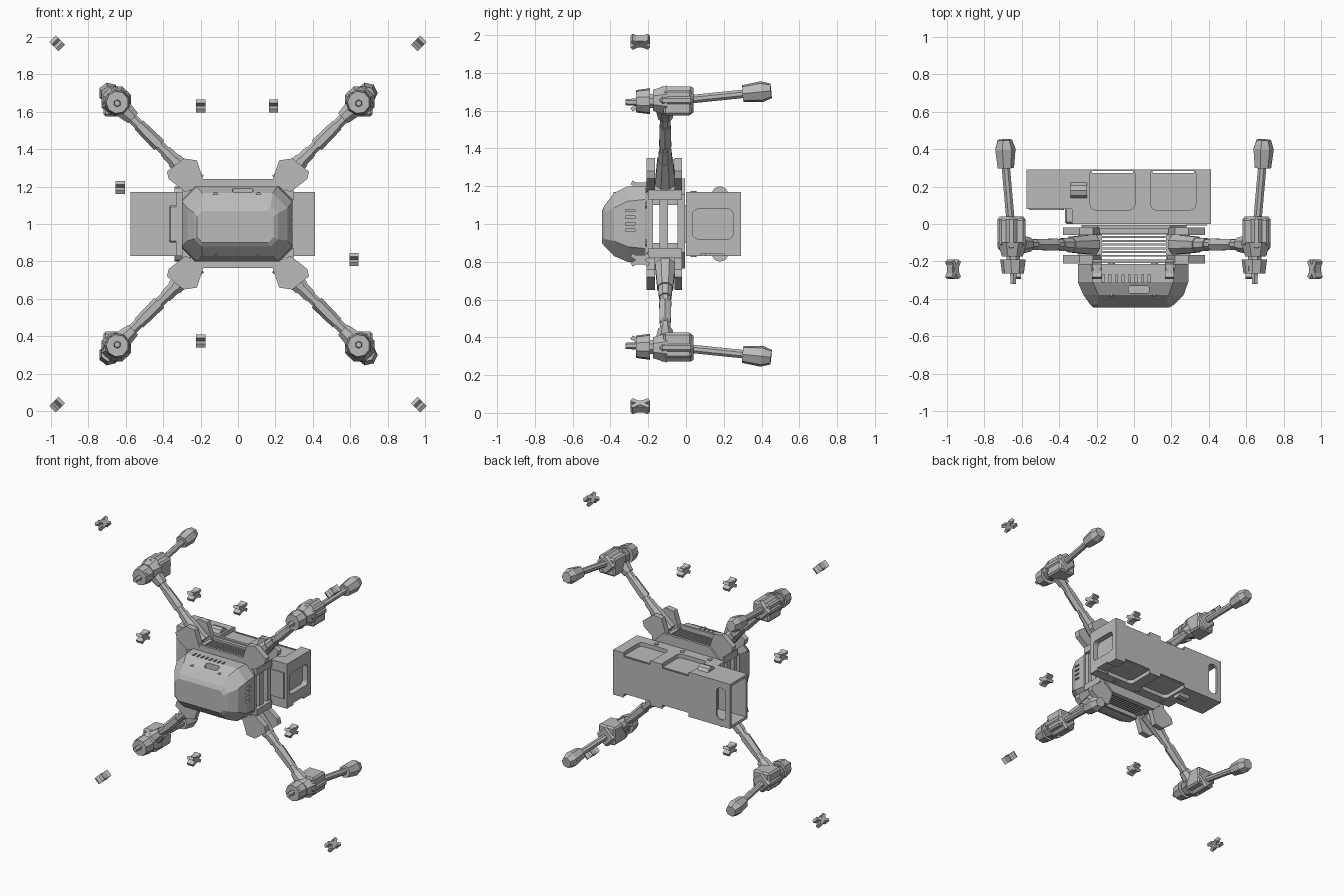
import bpy, bmesh, math
from mathutils import Vector, Matrix

cube = bpy.data.objects.get("Cube")
if cube:
    bpy.data.objects.remove(cube, do_unlink=True)

grey = bpy.data.materials.new("plain_grey")
grey.use_nodes = True
grey.diffuse_color = (0.5, 0.5, 0.5, 1)
grey.node_tree.nodes["Principled BSDF"].inputs["Base Color"].default_value = (0.5, 0.5, 0.5, 1)


def finish(name, bm):
    bmesh.ops.recalc_face_normals(bm, faces=bm.faces)
    mesh = bpy.data.meshes.new(name)
    bm.to_mesh(mesh)
    bm.free()
    mesh.materials.append(grey)
    ob = bpy.data.objects.new(name, mesh)
    bpy.context.scene.collection.objects.link(ob)
    return ob


def loft(name, rings):
    """Skin a list of point rings and cap both ends."""
    bm = bmesh.new()
    rows = [[bm.verts.new(p) for p in ring] for ring in rings]
    n = len(rows[0])
    for a, b in zip(rows, rows[1:]):
        for i in range(n):
            j = (i + 1) % n
            bm.faces.new((a[i], a[j], b[j], b[i]))
    bm.faces.new(rows[0])
    bm.faces.new(rows[-1])
    return finish(name, bm)


def prism(name, pts, y0, y1):
    return loft(name, [[(x, y, z) for x, z in pts] for y in (y0, y1)])


def chamfered(x0, x1, z0, z1, c):
    return [(x0 + c, z0), (x1 - c, z0), (x1, z0 + c), (x1, z1 - c),
            (x1 - c, z1), (x0 + c, z1), (x0, z1 - c), (x0, z0 + c)]


def box(name, x, y, z, turn=0, tilt=0, bevel=0, axis=None):
    """Box from three ranges; optionally rounded about one axis."""
    bm = bmesh.new()
    bmesh.ops.create_cube(bm, size=1)
    size = Vector((x[1] - x[0], y[1] - y[0], z[1] - z[0]))
    bmesh.ops.scale(bm, vec=size, verts=bm.verts)
    if bevel:
        edges = [e for e in bm.edges if axis is None or
                 abs((e.verts[0].co - e.verts[1].co)[axis]) > 1e-5]
        bmesh.ops.bevel(bm, geom=edges, offset=bevel, segments=3 if axis is not None else 1,
                        affect='EDGES', profile=0.5)
    mid = Vector((sum(x), sum(y), sum(z))) / 2
    bm.transform(Matrix.Translation(mid) @ Matrix.Rotation(turn, 4, 'Y')
                 @ Matrix.Rotation(tilt, 4, 'X'))
    return finish(name, bm)


def tube(name, a, b, r, r2=None, n=8):
    a, b = Vector(a), Vector(b)
    q = (b - a).to_track_quat('Z', 'Y')
    rings = []
    for p, rad in ((a, r), (b, r if r2 is None else r2)):
        rings.append([p + q @ Vector((rad * math.cos(math.tau * (i + .5) / n),
                                      rad * math.sin(math.tau * (i + .5) / n), 0)) for i in range(n)])
    return loft(name, rings)


def cut(ob, *cutters):
    for c in cutters:
        c.hide_render = True
        mod = ob.modifiers.new("cut", 'BOOLEAN')
        mod.operation, mod.object, mod.solver = 'DIFFERENCE', c, 'EXACT'
        bpy.context.view_layer.objects.active = ob
        bpy.ops.object.modifier_apply(modifier=mod.name)
        bpy.data.objects.remove(c, do_unlink=True)


# Domed front shell
shell_rows = [(-.215, -.30, .29, .80, 1.20, .07), (-.31, -.30, .29, .80, 1.20, .08),
              (-.38, -.27, .265, .83, 1.165, .08), (-.43, -.235, .215, .88, 1.10, .04),
              (-.445, -.22, .19, .90, 1.07, .03)]
shell = loft("front_shell", [[(x, y, z) for x, z in chamfered(*r)] for y, *r in shell_rows])
for i in range(8):
    cut(shell, box("vent", (-.17 + i * .035, -.158 + i * .035), (-.31, -.27), (1.18, 1.22)))
for i in range(4):
    cut(shell, box("vent", (.27, .31), (-.32, -.27), (.96 + i * .035, .973 + i * .035)))
cut(shell, box("latch_recess", (-.03, .08), (-.37, -.33), (1.14, 1.22), bevel=.012, axis=2))
for x in (-.12, .11):
    for s in (-1, 1):
        tube("shell_bolt", (x, -.385, 1 + s * .155), (x, -.35, 1 + s * .155), .015)
        tube("shell_standoff", (x, -.23, 1 + s * .1), (x, -.19, 1 + s * .1), .02)

# Centre frame: two plates, posts, struts and slats
for y0, y1 in ((-.208, -.19), (-.025, -.005)):
    prism("frame_plate", chamfered(-.28, .28, .765, 1.24, .085), y0, y1)
for s in (-1, 1):
    for t in (-1, 1):
        box("corner_post", sorted((s * .2, s * .30)), (-.2, -.02), sorted((1 + t * .13, 1 + t * .18)))
        box("corner_rib", sorted((s * .17, s * .2)), (-.2, -.02), sorted((1 + t * .1, 1 + t * .22)))
    for y0, y1 in ((-.19, -.175), (-.14, -.095), (-.045, -.025)):
        box("side_strut", sorted((s * .24, s * .28)), (y0, y1), (.86, 1.14))
    for i in range(7):
        y = -.175 + i * .02
        box("cooling_slat", (-.18, .18), (y, y + .01), sorted((1 + s * .16, 1 + s * .215)))
    box("slat_beam", (-.19, .19), (-.05, -.025), sorted((1 + s * .19, 1 + s * .23)))

# Rear housing with pockets on its upper and lower faces
housing = box("rear_housing", (-.33, .412), (0, .29), (.83, 1.17))
for x0, x1 in ((-.235, .005), (.09, .33)):
    for s in (-1, 1):
        cut(housing, box("pocket", (x0, x1), (.075, .30), sorted((1 + s * .14, 1 + s * .2)),
                         bevel=.03, axis=2))
    cut(housing, box("slit", (x0 + .01, x1 - .01), (.273, .284), (.8, 1.2)))
cut(housing, box("end_window", (.37, .45), (.035, .25), (.92, 1.08), bevel=.03, axis=0))
cut(housing, box("edge_notch", (.33, .45), (.08, .2), (.82, .845)))
for x in (-.23, 0, .22):
    for s in (-1, 1):
        tube("housing_bolt", (x, .04, 1 + s * .16), (x, .04, 1 + s * .176), .018)
box("side_bracket", (-.37, -.28), (.0, .1), (.9, 1.1), bevel=.01)
box("right_bracket", (.28, .39), (-.008, .01), (.9, 1.1))
for s in (-1, 1):
    tube("hose_fitting", (-.34, .18, 1 + s * .155), (-.25, .18, 1 + s * .155), .045, n=10)

# Open-ended side bay
bay = box("side_bay", (-.575, -.32), (.08, .29), (.83, 1.17))
cut(bay, box("hollow", (-.6, -.345), (.1, .275), (.85, 1.15)),
    box("back_slot", (-.535, -.46), (.25, .32), (.88, 1.12), bevel=.03, axis=1))
box("bay_front_panel", (-.56, -.375), (.074, .085), (.85, 1.14), bevel=.025, axis=1)

# Four arms, each with hinge, motor and leg
lug = [(.18, .22), (.22, .34), (.29, .35), (.38, .28), (.37, .24), (.28, .17)]
for sx in (-1, 1):
    for sz in (-1, 1):
        def at(x, y, z):
            return (sx * x, y, 1 + sz * z)

        outline = [(sx * x, 1 + sz * z) for x, z in lug]
        for y0, y1 in ((-.21, -.165), (-.06, -.02)):
            prism("hinge_lug", outline, y0, y1)
        tube("hinge_core", at(.22, -.11, .22), at(.34, -.11, .34), .058, .045)
        tube("arm_collar", at(.33, -.11, .33), at(.39, -.11, .39), .04, .036)
        tube("arm_tube", at(.37, -.11, .37), at(.62, -.11, .62), .03)
        tube("arm_sleeve", at(.42, -.11, .42), at(.53, -.11, .53), .037, .033, 6)
        tube("arm_clamp", at(.56, -.11, .565), at(.62, -.11, .62), .04, .055)
        # motor mount and motor
        box("motor_mount", sorted((sx * .595, sx * .715)), (-.14, .04),
            sorted((1 + sz * .595, 1 + sz * .715)), turn=math.pi / 4, bevel=.015)
        box("mount_cap", sorted((sx * .58, sx * .72)), (-.12, .03), sorted((1 + sz * .575, 1 + sz * .71)),
            bevel=.012)
        tube("mount_cone", at(.65, -.10, .655), at(.65, -.175, .655), .085, .06)
        tube("motor_neck", at(.645, -.17, .65), at(.645, -.2, .65), .04)
        tube("motor_bell", at(.645, -.19, .65), at(.645, -.265, .65), .07, .06, 9)
        tube("motor_shaft", at(.645, -.26, .645), at(.645, -.32, .645), .02, .016, 6)
        box("rotor_grip", sorted((sx * .585, sx * .705)), (-.25, -.225),
            sorted((1 + sz * .635, 1 + sz * .665)), turn=sx * sz * math.pi / 4)
        # leg and foot
        tube("leg_tube", at(.66, .02, .66), at(.69, .36, .695), .024)
        tube("foot", at(.687, .30, .69), at(.69, .40, .70), .046, .057, 7)
        tube("foot_tip", at(.69, .40, .70), at(.692, .45, .705), .057, .04, 7)


# Loose rotor tip fittings
def fitting(x, z, turn, k):
    for i, tilt in enumerate((-.5, .5)):
        box("rotor_tip", (x - k, x + k), (-.295, -.19), (z - k * .45, z + k * .45), turn=turn, tilt=tilt)
    box("rotor_tip_core", (x - k * .8, x + k * .8), (-.265, -.22), (z - k, z + k), turn=turn)


for sx in (-1, 1):
    for sz in (-1, 1):
        fitting(sx * .967, 1 + sz * .965, sx * sz * math.pi / 4, .025)
for x, z in ((-.2, 1.63), (.19, 1.63), (-.63, 1.195), (.62, .81), (-.2, .375)):
    fitting(x, z, 0, .025)
